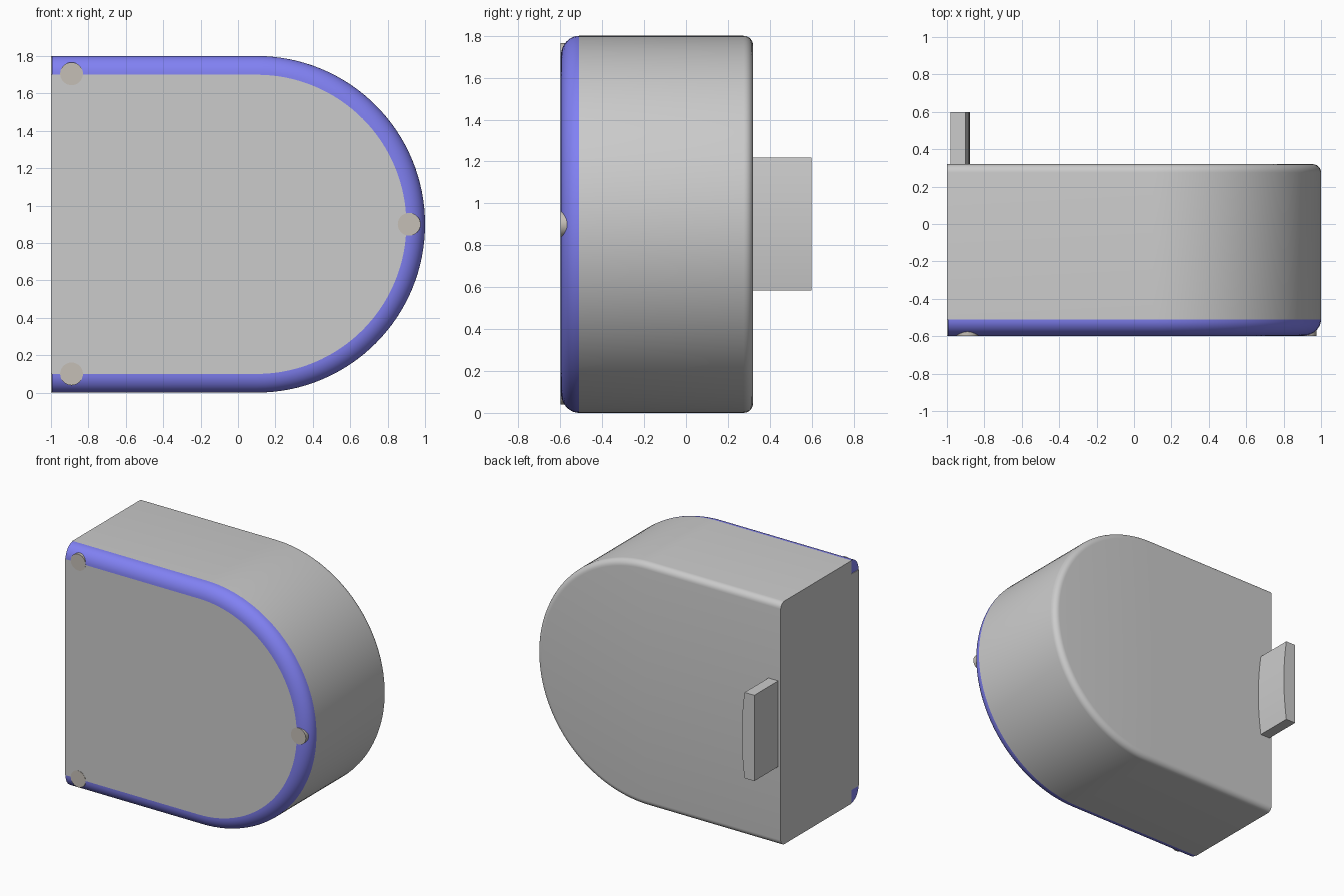
import bpy, bmesh
from math import sin, cos, pi, radians

if "Cube" in bpy.data.objects:
    bpy.data.objects.remove(bpy.data.objects["Cube"])

SEGS = 64
CZ, CX, R = 0.9, 0.1, 0.9


def outline(inset, left):
    """D-shaped outline in x/z, open along its flat left side."""
    r = R - inset
    arc = [(CX + r * cos(a), CZ + r * sin(a))
           for a in (pi / 2 - pi * i / SEGS for i in range(SEGS + 1))]
    return [(left, CZ + r)] + arc + [(left, CZ - r)]


def finish(name, bm, color=None):
    bmesh.ops.recalc_face_normals(bm, faces=bm.faces)
    mesh = bpy.data.meshes.new(name)
    bm.to_mesh(mesh)
    bm.free()
    obj = bpy.data.objects.new(name, mesh)
    bpy.context.collection.objects.link(obj)
    if color:
        mat = bpy.data.materials.get(color[0]) or bpy.data.materials.new(color[0])
        mat.diffuse_color = (*color[1], 1)
        mat.use_nodes = True
        mat.node_tree.nodes["Principled BSDF"].inputs["Base Color"].default_value = mat.diffuse_color
        mesh.materials.append(mat)
    bpy.ops.object.select_all(action='DESELECT')
    obj.select_set(True)
    bpy.context.view_layer.objects.active = obj
    bpy.ops.object.shade_smooth_by_angle(angle=radians(30))
    return obj


def loft(name, sections, left=-1.0, sweep=False, color=None):
    """Join (y, inset) sections: a solid D, or a closed strip swept round it."""
    bm = bmesh.new()
    rows = [[bm.verts.new((x, y, z)) for x, z in outline(d, left)]
            for y, d in sections]
    nr, nc = len(rows), len(rows[0])
    for i in range(nr if sweep else nr - 1):
        a, b = rows[i], rows[(i + 1) % nr]
        for j in range(nc - 1 if sweep else nc):
            k = (j + 1) % nc
            bm.faces.new((a[j], a[k], b[k], b[j]))
    if sweep:
        caps = [[r[0] for r in rows], [r[-1] for r in rows]]
    else:
        caps = [rows[0], rows[-1]]
    for cap in caps:
        bm.faces.new(cap)
    return finish(name, bm, color)


def prism(name, profile, y0, y1, color=None):
    """Extrude an x/z profile along y."""
    bm = bmesh.new()
    a, b = ([bm.verts.new((x, y, z)) for x, z in profile] for y in (y0, y1))
    bm.faces.new(a)
    bm.faces.new(b)
    for i in range(len(a)):
        k = (i + 1) % len(a)
        bm.faces.new((a[i], a[k], b[k], b[i]))
    return finish(name, bm, color)


# Main body with a rounded back edge
F = 0.045
fillet = [(0.32 - F + F * sin(t), F - F * cos(t))
          for t in (pi / 2 * i / 6 for i in range(7))]
loft("body", [(-0.51, 0.0)] + fillet)

# Flat front panel
loft("front_panel", [(-0.598, 0.1), (-0.51, 0.1)])

# Blue quarter-round rim
rim = [(-0.51 - 0.088 * sin(t), 0.1 - 0.1 * cos(t))
       for t in (pi / 2 * i / 10 for i in range(11))]
loft("front_rim", rim + [(-0.51, 0.1)], left=-0.995, sweep=True,
     color=("blue", (0.22, 0.22, 0.9)))

# Three round studs in the rim
for label, x, z in (("top", -0.89, 1.705), ("bottom", -0.89, 0.1), ("side", 0.915, 0.9)):
    disc = [(x + 0.061 * cos(2 * pi * i / 32), z + 0.061 * sin(2 * pi * i / 32))
            for i in range(32)]
    prism("stud_" + label, disc, -0.6, -0.5, ("stud_grey", (0.56, 0.52, 0.47)))

# Back tab with a gently bowed inner side
z0, z1, n = 0.585, 1.22, 12
bow = [(-0.9 + 0.023 * (1 - (2 * i / n - 1) ** 2), z0 + (z1 - z0) * i / n)
       for i in range(n + 1)]
prism("back_tab", [(-0.98, z0)] + bow + [(-0.98, z1)], 0.31, 0.6)
